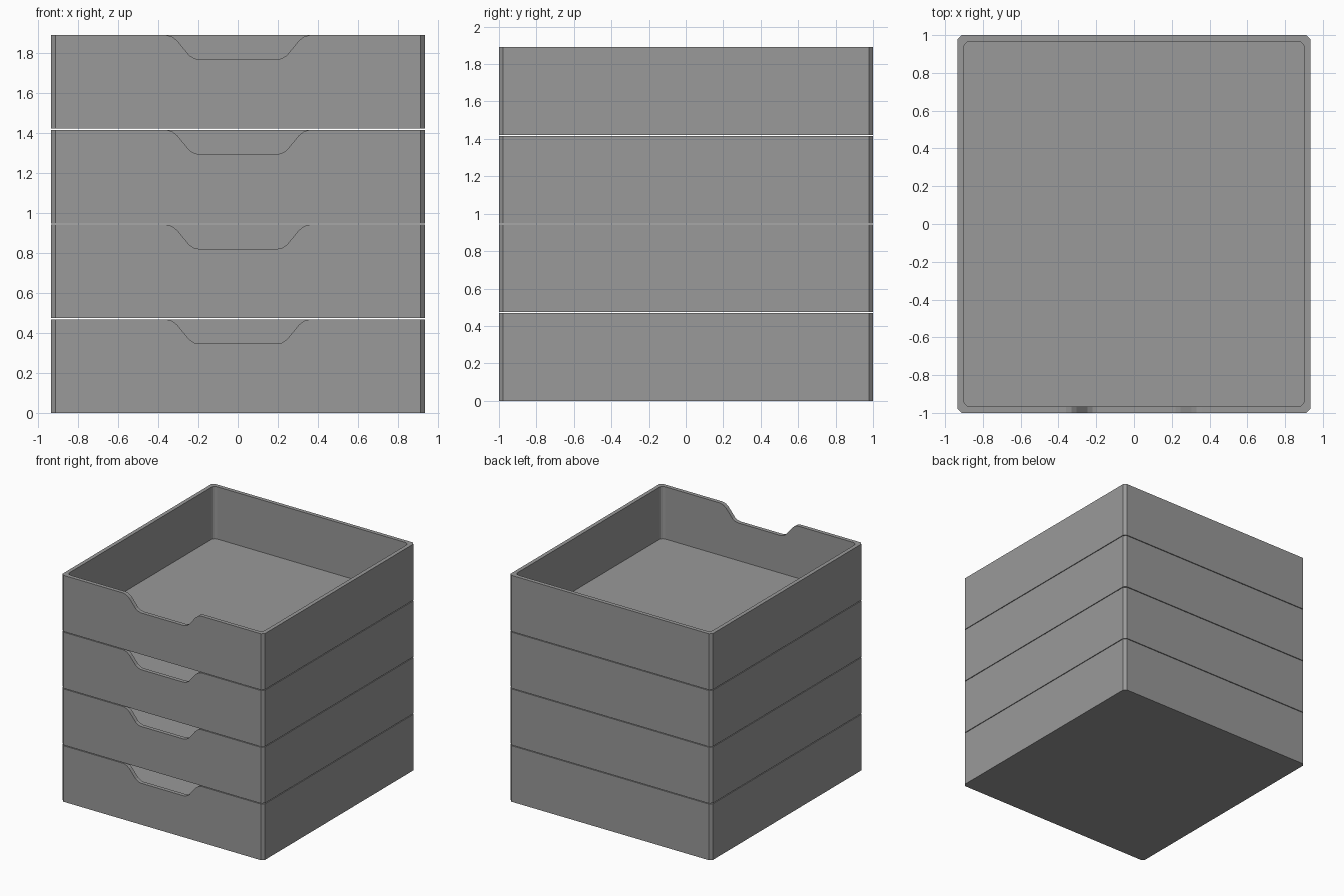
import bpy, bmesh, math
from mathutils import Vector

if "Cube" in bpy.data.objects:
    bpy.data.objects.remove(bpy.data.objects["Cube"])

W, D, H = 0.935, 1.0, 0.468      # half width, half depth, tray height
PITCH, WALL, FLOOR = 0.474, 0.033, 0.032


def prism(name, points, offset):
    """Closed prism: a planar outline pushed along an offset vector."""
    bm = bmesh.new()
    face = bm.faces.new([bm.verts.new(p) for p in points])
    ext = bmesh.ops.extrude_face_region(bm, geom=[face], use_keep_orig=True)
    verts = [g for g in ext["geom"] if isinstance(g, bmesh.types.BMVert)]
    bmesh.ops.translate(bm, verts=verts, vec=Vector(offset))
    bmesh.ops.recalc_face_normals(bm, faces=bm.faces)
    me = bpy.data.meshes.new(name)
    bm.to_mesh(me)
    bm.free()
    ob = bpy.data.objects.new(name, me)
    bpy.context.collection.objects.link(ob)
    return ob


def rounded_rect(hx, hy, r, seg, z):
    pts = []
    for i, (sx, sy) in enumerate(((1, 1), (-1, 1), (-1, -1), (1, -1))):
        for k in range(seg + 1):
            a = math.pi / 2 * (i + k / seg)
            pts.append((sx * (hx - r) + r * math.cos(a),
                        sy * (hy - r) + r * math.sin(a), z))
    return pts


# outer block with chamfered corners
tray = prism("tray_1", rounded_rect(W, D, 0.022, 1, 0), (0, 0, H))

# cavity and front finger notch
cavity = prism("cavity_cutter",
               rounded_rect(W - WALL, D - WALL, 0.035, 3, FLOOR), (0, 0, 0.6))
half = [(0.195, 0.346), (0.22, 0.351), (0.245, 0.367), (0.305, 0.440),
        (0.33, 0.460), (0.36, 0.468), (0.36, 0.6)]
outline = [(x, -1.1, z) for x, z in half] + [(-x, -1.1, z) for x, z in reversed(half)]
notch = prism("notch_cutter", outline, (0, 0.2, 0))

bpy.context.view_layer.objects.active = tray
for cutter in (cavity, notch):
    cutter.hide_render = True
    mod = tray.modifiers.new("cut", "BOOLEAN")
    mod.operation = "DIFFERENCE"
    mod.solver = "EXACT"
    mod.object = cutter
    bpy.ops.object.modifier_apply(modifier=mod.name)
    bpy.data.objects.remove(cutter)

# dark grey finish
grey = bpy.data.materials.new("dark_grey")
grey.diffuse_color = (0.32, 0.32, 0.32, 1)
grey.use_nodes = True
grey.node_tree.nodes["Principled BSDF"].inputs["Base Color"].default_value = grey.diffuse_color
tray.data.materials.clear()
tray.data.materials.append(grey)

# stack of four trays with thin gaps
for i in range(1, 4):
    copy = tray.copy()
    copy.data = tray.data.copy()
    copy.name = f"tray_{i + 1}"
    copy.location.z = i * PITCH
    bpy.context.collection.objects.link(copy)
